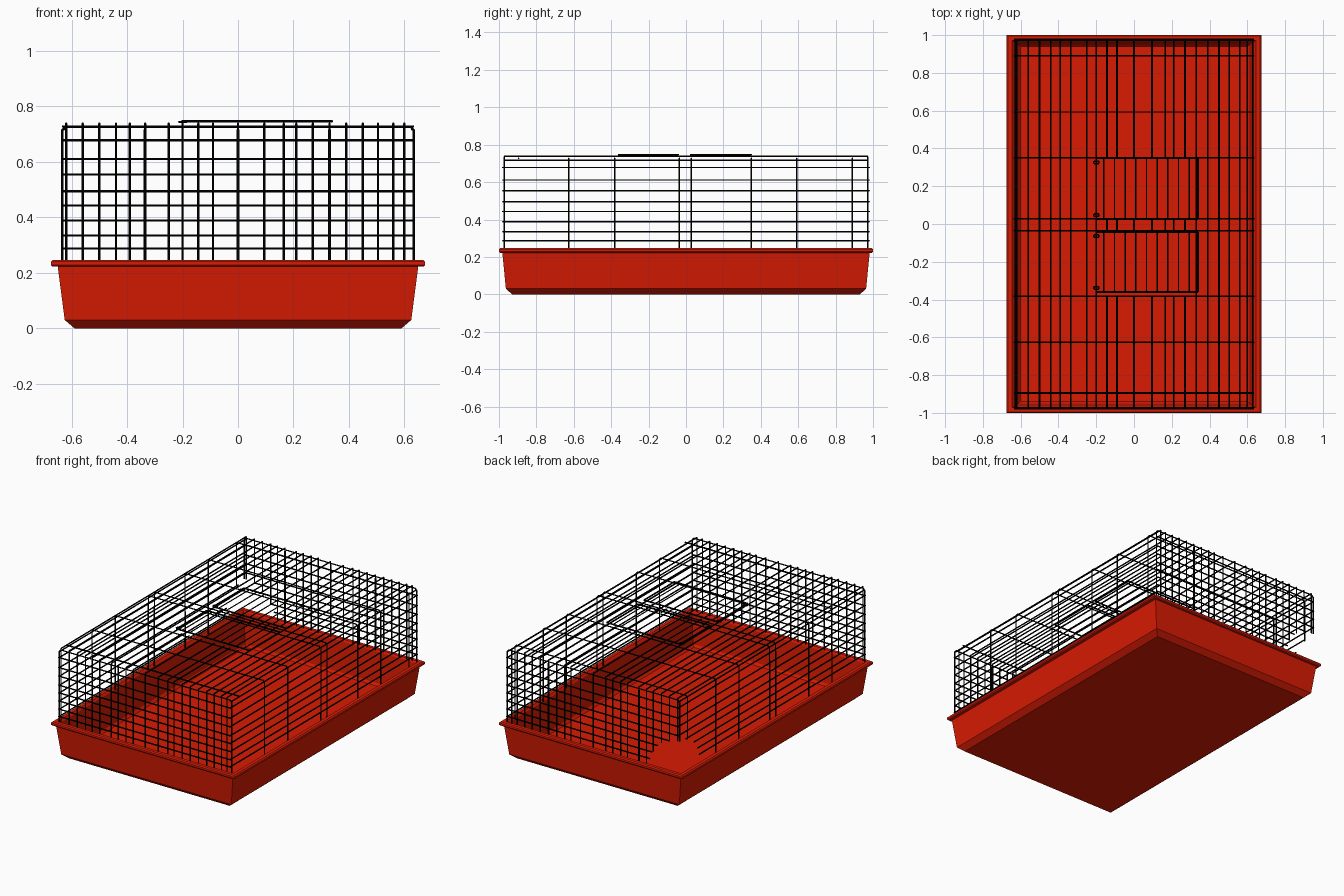
import bpy, bmesh
from mathutils import Vector
from mathutils.geometry import intersect_line_sphere

cube = bpy.data.objects.get("Cube")
if cube:
    bpy.data.objects.remove(cube, do_unlink=True)


def material(name, color):
    m = bpy.data.materials.new(name)
    m.use_nodes = True
    m.diffuse_color = color
    m.node_tree.nodes["Principled BSDF"].inputs["Base Color"].default_value = color
    return m


red = material("red plastic", (0.7, 0.011, 0.001, 1))
black = material("black wire", (0.0, 0.0, 0.0, 1))

W, L = 0.634, 0.972          # half width and half length of the wire cage
BASE, TOP = 0.235, 0.727     # wire foot and roof heights
HOLE, HOLE_R = Vector((-W, L, BASE)), 0.22   # gap in one low corner


def outside_hole(path):
    """Split a path into the runs that lie outside the corner gap."""
    path = [Vector(p) for p in path]
    runs = []
    run = [path[0]] if (path[0] - HOLE).length > HOLE_R else []
    for a, b in zip(path, path[1:]):
        hits = [h for h in intersect_line_sphere(a, b, HOLE, HOLE_R, True) if h]
        for h in sorted(hits, key=lambda p: (p - a).length):
            if run:
                runs.append(run + [h])
                run = []
            else:
                run = [h]
        if run:
            run.append(b)
    if len(run) > 1:
        runs.append(run)
    return runs


def wires(name, paths, radius=0.0043):
    """One mesh object made of round wires along the given paths."""
    curve = bpy.data.curves.new(name, "CURVE")
    curve.dimensions = "3D"
    curve.bevel_depth = radius
    curve.bevel_resolution = 1
    curve.use_fill_caps = True
    for path in paths:
        for run in outside_hole(path):
            s = curve.splines.new("POLY")
            s.points.add(len(run) - 1)
            for point, p in zip(s.points, run):
                point.co = (*p, 1)
    obj = bpy.data.objects.new(name, curve)
    bpy.context.collection.objects.link(obj)
    curve.materials.append(black)
    bpy.ops.object.select_all(action="DESELECT")
    obj.select_set(True)
    bpy.context.view_layer.objects.active = obj
    bpy.ops.object.convert(target="MESH")
    bpy.ops.object.shade_smooth_by_angle()


def frame(x0, x1, y0, y1, z):
    """Four straight sides of a level rectangle."""
    return ([[(x0, y, z), (x1, y, z)] for y in (y0, y1)]
            + [[(x, y0, z), (x, y1, z)] for x in (x0, x1)])


# Tray: rectangular rings lofted from the underside, over the rim, to the floor
rings = [(0.59, 0.93, 0), (0.625, 0.963, 0.03), (0.65, 0.982, 0.222),
         (0.668, 0.994, 0.222), (0.675, 1, 0.228), (0.675, 1, 0.24),
         (0.668, 0.994, 0.247), (0.645, 0.972, 0.247), (0.635, 0.965, 0.235),
         (0.612, 0.95, 0.035), (0.6, 0.94, 0.02)]
bm = bmesh.new()
loops = [[bm.verts.new((sx * x, sy * y, z))
          for sx, sy in ((-1, -1), (1, -1), (1, 1), (-1, 1))] for x, y, z in rings]
for lo, hi in zip(loops, loops[1:]):
    for i in range(4):
        j = (i + 1) % 4
        bm.faces.new((lo[i], lo[j], hi[j], hi[i]))
bm.faces.new(loops[0][::-1])
bm.faces.new(loops[-1])
bmesh.ops.recalc_face_normals(bm, faces=bm.faces)
mesh = bpy.data.meshes.new("tray")
bm.to_mesh(mesh)
bm.free()
mesh.materials.append(red)
bpy.context.collection.objects.link(bpy.data.objects.new("tray", mesh))

# Cross hoops: up one long side, over the roof and down the other
C = 0.012
hoop_y = [-L, -0.627, -0.382, -0.035, 0.028, 0.35, 0.593, 0.89, L]
wires("cross_hoops", [[(-W, y, BASE), (-W, y, TOP - C), (C - W, y, TOP),
                       (W - C, y, TOP), (W, y, TOP - C), (W, y, BASE)] for y in hoop_y],
      0.0045)
wires("roof_crossbar", [[(-W, -0.895, TOP), (W, -0.895, TOP)]], 0.0045)

# Upright bars of both end walls
bar_x = [-0.62, -0.56, -0.5, -0.44, -0.39, -0.335, -0.25, -0.2, -0.143, -0.09, 0,
         0.095, 0.165, 0.21, 0.27, 0.33, 0.39, 0.45, 0.505, 0.56, 0.6]
RIDGE = TOP + 0.011
for label, side in (("front", -1), ("back", 1)):
    wires(label + "_wall_bars", [[(x, side * L, BASE), (x, side * L, RIDGE)] for x in bar_x])
    wires(label + "_wall_posts", [[(x, side * L, BASE), (x, side * L, TOP - 0.01)]
                                  for x in (-0.335, 0, 0.33)], 0.0055)

# Lengthwise roof bars, interrupted by the door openings
roof = []
for x in bar_x:
    if -0.2 < x < 0.32:
        spans = ((-L, -0.382), (-0.035, 0.028), (0.35, L))
    else:
        spans = ((-L, L),)
    roof += [[(x, a, RIDGE), (x, b, RIDGE)] for a, b in spans]
wires("roof_bars", roof)

# Level bars around all four walls
levels = [0.287, 0.335, 0.389, 0.443, 0.494, 0.554, 0.611, 0.678]
E = L + 0.007
for label, s in (("right", -1), ("left", 1)):
    x = s * (W - 0.006)
    wires(label + "_level_bars", [[(x, -E, z), (x, E, z)] for z in levels])
    wires(label + "_top_rail", [[(x, -L, TOP - 0.01), (x, L, TOP - 0.01)]])
for label, s in (("front", -1), ("back", 1)):
    wires(label + "_level_bars", [[(-W, s * E, z), (W, s * E, z)] for z in levels])

# Two roof doors with hinge loops
Z, X0, X1 = 0.747, -0.2, 0.338
for label, y0, y1 in (("front", -0.36, -0.042), ("back", 0.025, 0.348)):
    wires(label + "_door_frame", frame(X0, X1, y0, y1, Z), 0.005)
    bars = [X0 + 0.04 + 0.0565 * i for i in range(9)]
    wires(label + "_door_bars", [[(x, y0, Z), (x, y1, Z)] for x in bars], 0.0035)
    hinges = []
    for y in (y0 + 0.022, y1 - 0.022):
        hinges += frame(X0 - 0.012, X0 + 0.014, y - 0.007, y + 0.007, Z - 0.003)
    wires(label + "_door_hinges", hinges, 0.004)
